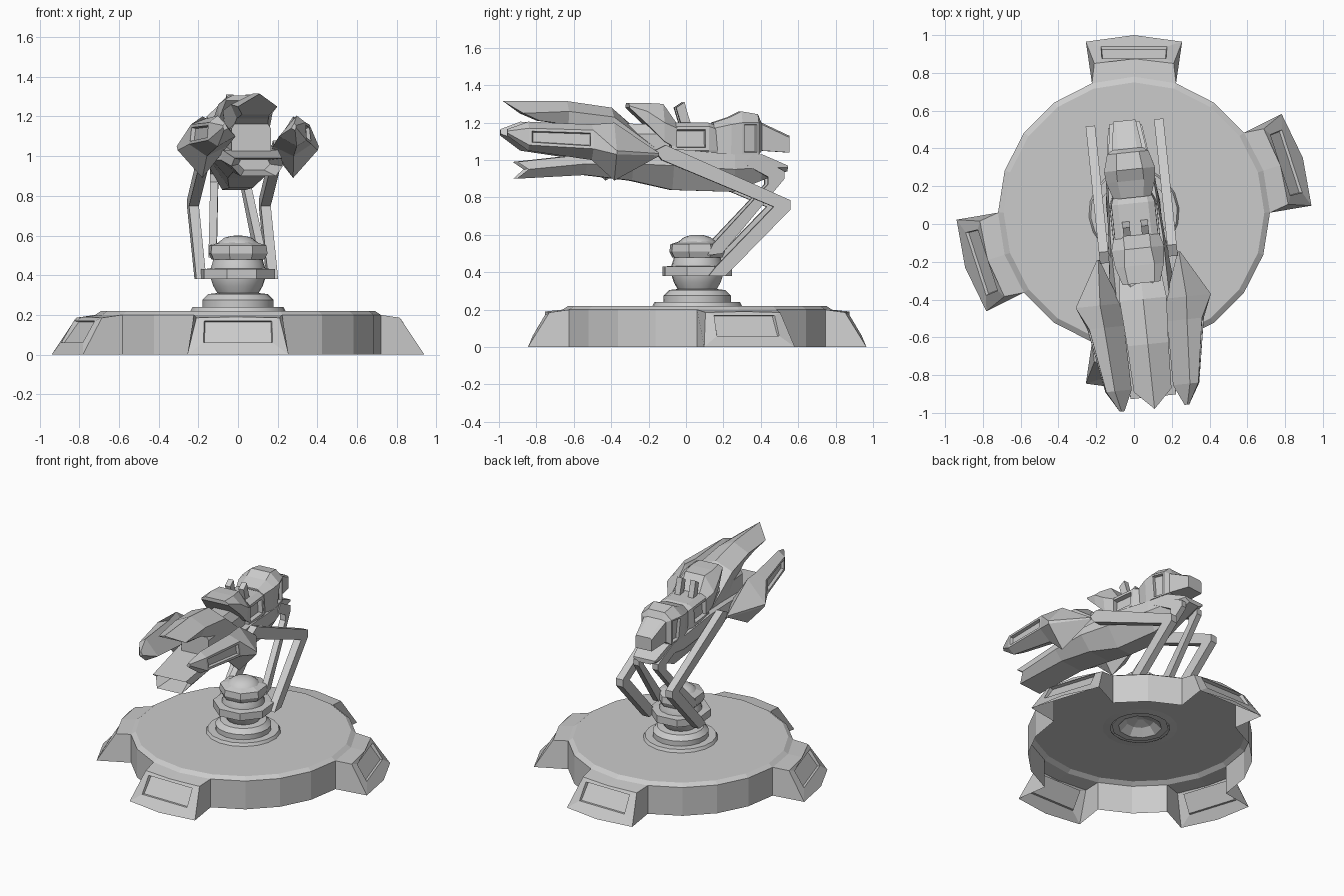
import bpy, bmesh
from math import sin, cos, radians, pi
from mathutils import Matrix, Vector

if "Cube" in bpy.data.objects:
    bpy.data.objects.remove(bpy.data.objects["Cube"])

CY = 0.06                                   # y of the stand's axis
YAW = (Matrix.Translation((0, CY, 0)) @ Matrix.Rotation(radians(6), 4, 'Z')
       @ Matrix.Translation((0, -CY, 0)))


def finish(name, bm, yaw=True, dents=(), recalc=True):
    """dents: (point, inset width, depth) - recess the face nearest each point."""
    bmesh.ops.remove_doubles(bm, verts=bm.verts, dist=0.0005)
    if recalc:
        bmesh.ops.recalc_face_normals(bm, faces=bm.faces)
    for p, w, d in dents:
        f = min(bm.faces, key=lambda f: (f.calc_center_median() - Vector(p)).length)
        bmesh.ops.inset_individual(bm, faces=[f], thickness=w, depth=0)
        bmesh.ops.inset_individual(bm, faces=[f], thickness=0.006, depth=-d)
    if yaw:
        bm.transform(YAW)
    me = bpy.data.meshes.new(name)
    bm.to_mesh(me)
    bm.free()
    ob = bpy.data.objects.new(name, me)
    bpy.context.collection.objects.link(ob)
    return ob


def loft(name, rings, dents=()):
    """Join closed rings of 3D points and cap the ends."""
    bm = bmesh.new()
    vs = [[bm.verts.new(p) for p in r] for r in rings]
    n = len(vs[0])
    for a, b in zip(vs, vs[1:]):
        for i in range(n):
            j = (i + 1) % n
            bm.faces.new((a[i], a[j], b[j], b[i]))
    bm.faces.new(vs[0])
    bm.faces.new(vs[-1])
    return finish(name, bm, dents=dents)


def sym(y, *half):
    """Mirrored section from half points (x, z[, y offset]) listed top to bottom."""
    pts = [(p[0], y + (p[2] if len(p) > 2 else 0), p[1]) for p in half]
    return pts + [(-x, b, z) for x, b, z in reversed(pts) if x > 0]


def slab(name, poly, x0, x1):
    """Side profile (y, z) spanning x0..x1."""
    return loft(name, [[(x, y, z) for y, z in poly] for x in (x0, x1)])


def lathe(name, prof, seg, turn=0.0):
    bm = bmesh.new()
    rings = [[bm.verts.new((r * cos(2 * pi * i / seg + turn),
                            CY + r * sin(2 * pi * i / seg + turn), z))
              for i in range(seg)] for r, z in prof]
    for a, b in zip(rings, rings[1:]):
        for i in range(seg):
            j = (i + 1) % seg
            bm.faces.new((a[i], a[j], b[j], b[i]))
    return finish(name, bm)


def smooth(ob, angle=35):
    bpy.context.view_layer.objects.active = ob
    bpy.ops.object.select_all(action='DESELECT')
    ob.select_set(True)
    bpy.ops.object.shade_smooth_by_angle(angle=radians(angle))


# Base: open-bottomed 20-sided shell with four flared feet
bm = bmesh.new()
feet = (0, 4, 10, 14)
under_foot = [k for s in feet for k in (s, s + 1)]


def polar(r, i, z):
    a = 2 * pi * i / 20
    return (r * cos(a), CY + r * sin(a), z)


def face(*pts):
    bm.faces.new([bm.verts.new(p) for p in pts])


for i in range(20):
    j = i + 1
    face(polar(.72, i, .2), polar(.72, j, .2), polar(.69, j, .22), polar(.69, i, .22))
    face(polar(.69, i, .22), polar(.69, j, .22), polar(.19, j, .22), polar(.19, i, .22))
    if i not in under_foot:
        face(polar(.72, i, 0), polar(.72, j, 0), polar(.72, j, .2), polar(.72, i, .2))
for s in feet:
    rot = Matrix.Rotation(2 * pi * (s + 1) / 20, 3, 'Z')

    def at(r, side, z):
        return rot @ Vector((r, side, z)) + Vector((0, CY, 0))

    top = [at(.79, -.21, .185), at(.815, 0, .19), at(.79, .21, .185)]
    low = [at(.905, -.255, 0), at(.94, 0, 0), at(.905, .255, 0)]
    wall = [polar(.72, s + k, .2) for k in range(3)]
    face(wall[0], top[0], top[1], wall[1])
    face(wall[1], top[1], top[2], wall[2])
    face(wall[0], polar(.72, s, 0), low[0], top[0])
    face(wall[2], top[2], low[2], polar(.72, s + 2, 0))
    # sunken panel in the foot's front: top-left, bottom-left, bottom-right, top-right
    rim = [at(.815, -.17, .17), at(.88, -.175, .06), at(.88, .175, .06), at(.815, .17, .17)]
    pit = [at(.79, -.165, .165), at(.865, -.17, .06), at(.865, .17, .06), at(.79, .165, .165)]
    face(top[0], rim[0], rim[3], top[2], top[1])
    face(rim[1], *low, rim[2])
    face(top[0], low[0], rim[1], rim[0])
    face(rim[3], rim[2], low[2], top[2])
    for k in range(4):
        face(rim[k], rim[(k + 1) % 4], pit[(k + 1) % 4], pit[k])
    face(*pit)
finish("base_shell", bm, yaw=False, recalc=False)

# Pedestal, swivel balls and collars
smooth(lathe("pedestal", [(.19, .215), (.24, .22), (.23, .24), (.18, .24), (.18, .275),
                          (.15, .305), (.105, .31), (.125, .345), (.14, .39), (.14, .43),
                          (.13, .46), (.12, .5)], 18))
lathe("underside_cup", [(.185, .225), (.14, .225), (.09, .27), (.02, .29), (.001, .29)], 10)
lathe("lower_collar", [(.13, .38), (.195, .38), (.195, .43), (.13, .435), (.13, .38)], 8, pi / 8)
lathe("upper_collar", [(.11, .48), (.14, .48), (.155, .51), (.15, .55), (.1, .565)], 8, pi / 8)
smooth(lathe("swivel_dome", [(.12, .53), (.1, .565), (.07, .588), (.035, .598), (.001, .6)], 14))

# Parallel linkage arms
outer = [(.1, .38), (.19, .38), (.54, .735), (.54, .785), (-.13, 1.08), (-.19, 1.05),
         (-.15, 1.0), (.45, .75), (.14, .43)]
inner = [(.1, .49), (.18, .5), (.52, .9), (.52, .94), (.35, 1.03), (.3, .98),
         (.43, .91), (.43, .87), (.13, .55)]
for side, s in (("left", -1), ("right", 1)):
    slab("outer_arm_" + side, outer, s * .157, s * .207)
    loft("inner_arm_" + side,
         [[(s * (x - .13 * (y - .1)), y, z) for y, z in inner] for x in (.105, .145)])

# Lower hull with hollow jaw at the front
loft("lower_hull", [
    sym(-.72, (.07, .98), (.08, .96), (.05, .93)),
    sym(-.92, (.12, .99), (.13, .95, .06), (.09, .9)),
    sym(-.55, (.14, 1.03), (.15, .98), (.09, .92)),
    sym(-.3, (.14, 1.05), (.17, .98), (.09, .89)),
    sym(-.08, (.14, 1.06), (.15, .97), (.06, .84)),
    sym(.25, (.12, 1.03), (.13, .95), (.06, .83)),
    sym(.4, (.1, 1.03), (.1, .96), (.05, .89)),
    sym(.54, (.08, .97), (.08, .96), (.04, .94))])

# Upper barrel cover with a peaked roof and core beneath
loft("upper_barrel", [
    sym(-.985, (0, 1.315), (.1, 1.25, .1), (.07, 1.21, .19)),
    sym(-.64, (0, 1.315), (.11, 1.26), (.08, 1.19)),
    sym(-.4, (0, 1.28), (.125, 1.23), (.1, 1.08)),
    sym(-.17, (0, 1.08), (.1, 1.06), (.1, 1.02))])
loft("barrel_core", [
    sym(-.58, (.06, 1.2), (.1, 1.14), (.1, 1.02)),
    sym(-.1, (.06, 1.19), (.1, 1.14), (.1, 1.02))])

# Receiver with side ports, and rear housing with nose
loft("receiver", [
    sym(-.09, (.08, 1.2), (.115, 1.18), (.125, 1.05), (.11, 1.03)),
    sym(.11, (.08, 1.2), (.115, 1.18), (.125, 1.05), (.11, 1.03)),
    sym(.17, (.07, 1.18), (.095, 1.16), (.1, 1.05), (.1, 1.02))],
    [((s * .12, .01, 1.115), .025, .03) for s in (-1, 1)])
loft("rear_housing", [
    sym(.14, (.06, 1.2), (.1, 1.17), (.1, 1.03)),
    sym(.23, (.07, 1.23), (.13, 1.19), (.12, 1.03)),
    sym(.29, (.07, 1.26), (.135, 1.2), (.12, 1.03)),
    sym(.38, (.06, 1.245), (.11, 1.2), (.11, 1.03)),
    sym(.4, (.05, 1.2), (.08, 1.19), (.08, 1.05)),
    sym(.55, (.045, 1.13), (.06, 1.12), (.06, 1.04))],
    [((s * .12, .335, 1.115), .015, .02) for s in (-1, 1)])

# Raised hood and sight prongs
loft("hood", [
    sym(-.315, (.07, 1.305), (.1, 1.29), (.1, 1.28)),
    sym(-.22, (.08, 1.305), (.13, 1.26), (.125, 1.19)),
    sym(-.13, (.07, 1.3), (.14, 1.2), (.13, 1.1)),
    sym(-.06, (.07, 1.2), (.12, 1.17), (.12, 1.06))])
for side, s in (("left", -1), ("right", 1)):
    slab("sight_prong_" + side, [(-.03, 1.18), (-.06, 1.28), (-.015, 1.31), (-.005, 1.27),
                                 (.02, 1.19)], s * .03, s * .068)

    # Side pods: pointed rear, diamond shoulder, slotted forward blade
    def ring(y, *pts):
        return [(s * x, y, z) for x, z in pts]

    loft("side_pod_" + side, [
        ring(-.17, (.215, 1.04), (.222, 1.035), (.222, 1.025), (.215, 1.02), (.208, 1.03)),
        ring(-.41, (.23, 1.2), (.36, 1.05), (.355, 1.03), (.23, .89), (.12, 1.03)),
        ring(-.53, (.22, 1.19), (.3, 1.16), (.31, 1.06), (.22, 1.0), (.115, 1.05)),
        ring(-.87, (.2, 1.205), (.245, 1.17), (.25, 1.08), (.2, 1.05), (.11, 1.1)),
        ring(-.98, (.175, 1.165), (.185, 1.155), (.185, 1.145), (.18, 1.13), (.16, 1.14))],
        [((s * .275, -.7, 1.118), .022, .02)])
